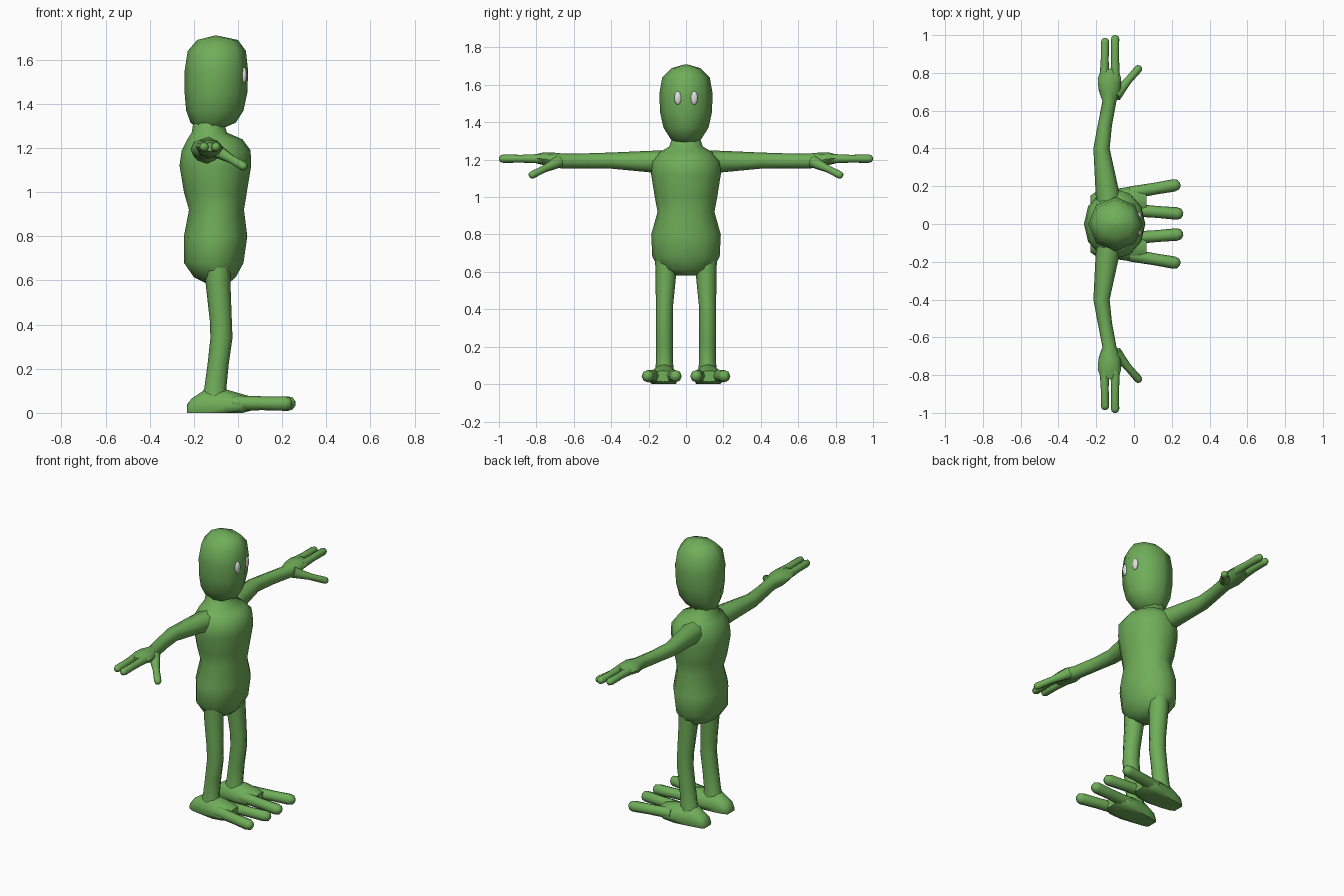
import bpy, bmesh, math
from mathutils import Vector


def material(name, rgb):
    m = bpy.data.materials.new(name)
    m.diffuse_color = (*rgb, 1)
    return m


GREEN = material("skin green", (0.16, 0.42, 0.10))
WHITE = material("eye white", (0.75, 0.75, 0.75))


def loft(name, rings, u, v, sides=8, mirrored=False, angle=60):
    """Skin rings of (centre, radius along u, radius along v); keep above the ground."""
    u, v = Vector(u), Vector(v)
    bm = bmesh.new()
    loops = []
    for c, ru, rv in rings:
        loop = []
        for i in range(sides):
            a = math.tau * i / sides
            p = Vector(c) + u * ru * math.cos(a) + v * rv * math.sin(a)
            p.z = max(p.z, 0)
            loop.append(bm.verts.new(p))
        loops.append(loop)
    for a, b in zip(loops, loops[1:]):
        for i in range(sides):
            j = (i + 1) % sides
            bm.faces.new((a[i], a[j], b[j], b[i]))
    bm.faces.new(loops[0])
    bm.faces.new(loops[-1])
    bmesh.ops.recalc_face_normals(bm, faces=bm.faces)
    me = bpy.data.meshes.new(name)
    bm.to_mesh(me)
    bm.free()
    ob = bpy.data.objects.new(name, me)
    bpy.context.collection.objects.link(ob)
    return finish(ob, GREEN, mirrored, angle)


def finish(ob, mat, mirrored, angle=60):
    ob.data.materials.append(mat)
    bpy.ops.object.select_all(action='DESELECT')
    ob.select_set(True)
    bpy.context.view_layer.objects.active = ob
    bpy.ops.object.shade_smooth_by_angle(angle=math.radians(angle))
    if mirrored:
        m = ob.modifiers.new("mirror", 'MIRROR')
        m.use_axis = (False, True, False)
        m.use_mirror_merge = False
    return ob


def upright(name, profile, sides):
    """Profile rows: height, back x, front x, half width."""
    rings = [(((b + f) / 2, 0, z), (f - b) / 2, w) for z, b, f, w in profile]
    return loft(name, rings, (1, 0, 0), (0, 1, 0), sides)


def digit(name, start, end, r0, r1):
    """Round-tipped finger or toe between two points."""
    a, b = Vector(start), Vector(end)
    d = (b - a).normalized()
    u = d.cross(Vector((0, 0, 1))).normalized()
    v = u.cross(d)
    rings = [(a, r0, r0), ((a + b) / 2, r1 * 0.95, r1 * 0.95), (b - d * r1, r1, r1),
             (b - d * r1 * 0.35, r1 * 0.8, r1 * 0.8), (b, r1 * 0.3, r1 * 0.3)]
    return loft(name, rings, u, v, 8, True)


# Torso with neck
upright("torso", [
    (0.58, -0.13, -0.05, 0.05), (0.615, -0.20, -0.01, 0.14), (0.68, -0.245, 0.025, 0.18),
    (0.80, -0.245, 0.042, 0.186), (0.92, -0.222, 0.027, 0.152), (1.00, -0.245, 0.04, 0.167),
    (1.12, -0.265, 0.06, 0.186), (1.19, -0.255, 0.057, 0.185), (1.24, -0.23, 0.02, 0.14),
    (1.27, -0.21, -0.05, 0.09), (1.33, -0.20, -0.07, 0.07)], 12)

# Head
upright("head", [
    (1.285, -0.18, -0.08, 0.06), (1.315, -0.215, -0.01, 0.085), (1.37, -0.235, 0.025, 0.12),
    (1.45, -0.242, 0.042, 0.138), (1.55, -0.242, 0.046, 0.143), (1.64, -0.228, 0.036, 0.127),
    (1.69, -0.185, 0.0, 0.075), (1.71, -0.105, -0.095, 0.005)], 8)

# Eyes
bpy.ops.mesh.primitive_uv_sphere_add(segments=16, ring_count=10, radius=1,
                                     location=(0, 0, 0))
eye = bpy.context.object
eye.name = "eyes"
for vert in eye.data.vertices:
    c = vert.co
    vert.co = (0.027 + c.x * 0.013, 0.043 + c.y * 0.02, 1.53 + c.z * 0.036)
finish(eye, WHITE, True)

# Arms and palms
loft("arm", [
    ((-0.13, 0.10, 1.185), 0.07, 0.065), ((-0.145, 0.20, 1.19), 0.06, 0.057),
    ((-0.172, 0.40, 1.195), 0.043, 0.043), ((-0.155, 0.52, 1.194), 0.038, 0.04),
    ((-0.13, 0.65, 1.192), 0.037, 0.04), ((-0.128, 0.71, 1.198), 0.06, 0.04),
    ((-0.13, 0.77, 1.205), 0.062, 0.032), ((-0.128, 0.82, 1.205), 0.046, 0.02)],
    (1, 0, 0), (0, 0, 1), 8, True)

# Fingers and thumb
digit("back_finger", (-0.157, 0.76, 1.205), (-0.153, 0.985, 1.205), 0.026, 0.022)
digit("front_finger", (-0.10, 0.76, 1.205), (-0.10, 1.0, 1.205), 0.026, 0.022)
digit("thumb", (-0.10, 0.68, 1.19), (0.035, 0.835, 1.112), 0.034, 0.021)

# Legs
loft("leg", [
    ((-0.093, 0.105, 0.66), 0.058, 0.06), ((-0.09, 0.108, 0.58), 0.056, 0.055),
    ((-0.078, 0.115, 0.42), 0.05, 0.046), ((-0.075, 0.115, 0.34), 0.05, 0.045),
    ((-0.09, 0.115, 0.22), 0.048, 0.045), ((-0.103, 0.115, 0.11), 0.05, 0.046),
    ((-0.105, 0.115, 0.06), 0.07, 0.052)], (1, 0, 0), (0, 1, 0), 8, True)

# Feet with flat soles
loft("foot", [
    ((-0.23, 0.115, 0.01), 0.035, 0.03), ((-0.21, 0.115, 0.02), 0.05, 0.045),
    ((-0.15, 0.115, 0.03), 0.062, 0.075), ((-0.05, 0.118, 0.03), 0.075, 0.075),
    ((0.02, 0.122, 0.035), 0.08, 0.05), ((0.065, 0.122, 0.042), 0.065, 0.03)],
    (0, 1, 0), (0, 0, 1), 12, True)

# Toes
digit("outer_toe", (-0.02, 0.165, 0.045), (0.245, 0.21, 0.042), 0.034, 0.033)
digit("inner_toe", (-0.02, 0.075, 0.045), (0.26, 0.053, 0.042), 0.034, 0.033)
